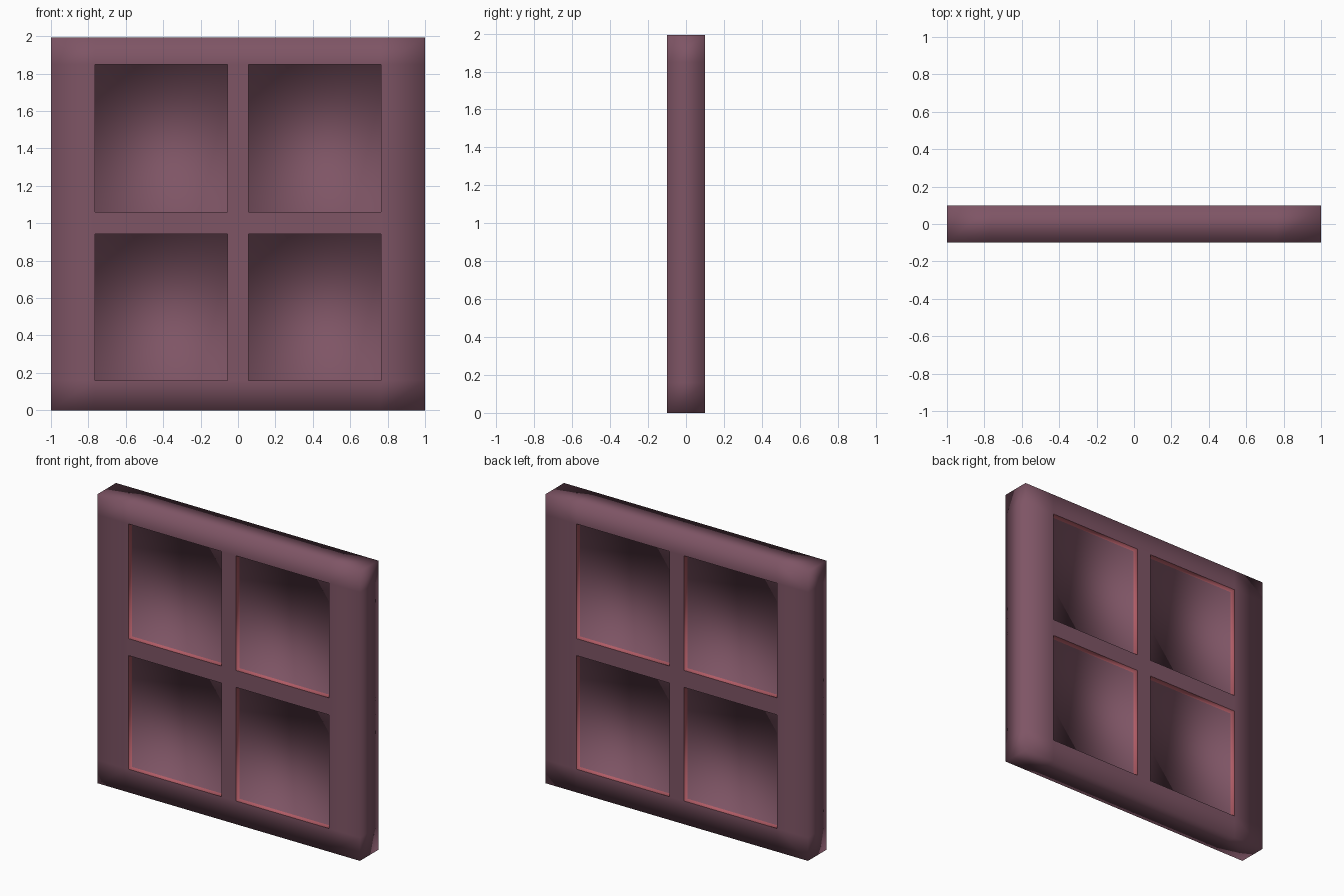
import bpy, bmesh

if "Cube" in bpy.data.objects:
    bpy.data.objects.remove(bpy.data.objects["Cube"])

# Colours
def material(name, rgb):
    m = bpy.data.materials.new(name)
    m.diffuse_color = (*rgb, 1)
    m.use_nodes = True
    m.node_tree.nodes["Principled BSDF"].inputs["Base Color"].default_value = m.diffuse_color
    return m

mauve = material("mauve", (0.21, 0.09, 0.13))
salmon = material("salmon", (0.43, 0.105, 0.13))

# Grid lines of the window and depths of frame and panes
XS = [-1, -0.765, -0.055, 0.055, 0.765, 1]
ZS = [0, 0.16, 0.943, 1.06, 1.85, 1.993]
FRAME_Y, PANE_Y = 0.1, 0.06

bm = bmesh.new()

def quad(points, mat=0):
    f = bm.faces.new([bm.verts.new(p) for p in points])
    f.material_index = mat
    f.smooth = True

for s in (-1, 1):
    f_y, p_y = s * FRAME_Y, s * PANE_Y
    for i in range(5):
        for j in range(5):
            ring = [(XS[i], ZS[j]), (XS[i + 1], ZS[j]),
                    (XS[i + 1], ZS[j + 1]), (XS[i], ZS[j + 1])]
            if i % 2 and j % 2:
                # recessed pane and its four coloured reveals
                quad([(x, p_y, z) for x, z in ring])
                for k in range(4):
                    (xa, za), (xb, zb) = ring[k], ring[(k + 1) % 4]
                    quad([(xa, f_y, za), (xb, f_y, zb),
                          (xb, p_y, zb), (xa, p_y, za)], 1)
            else:
                quad([(x, f_y, z) for x, z in ring])

# Outer edges of the frame
for i in range(5):
    for z in (ZS[0], ZS[-1]):
        quad([(XS[i], -FRAME_Y, z), (XS[i + 1], -FRAME_Y, z),
              (XS[i + 1], FRAME_Y, z), (XS[i], FRAME_Y, z)])
    for x in (XS[0], XS[-1]):
        quad([(x, -FRAME_Y, ZS[i]), (x, -FRAME_Y, ZS[i + 1]),
              (x, FRAME_Y, ZS[i + 1]), (x, FRAME_Y, ZS[i])])

bmesh.ops.remove_doubles(bm, verts=bm.verts[:], dist=0.0001)
bmesh.ops.recalc_face_normals(bm, faces=bm.faces[:])

# Crisp line where the frame meets the reveals, soft shading elsewhere
for e in bm.edges:
    mats = {f.material_index for f in e.link_faces}
    if len(mats) == 2 and all(abs(v.co.y) > 0.09 for v in e.verts):
        e.smooth = False

mesh = bpy.data.meshes.new("window_panel")
bm.to_mesh(mesh)
bm.free()
mesh.materials.append(mauve)
mesh.materials.append(salmon)
panel = bpy.data.objects.new("window_panel", mesh)
bpy.context.collection.objects.link(panel)
